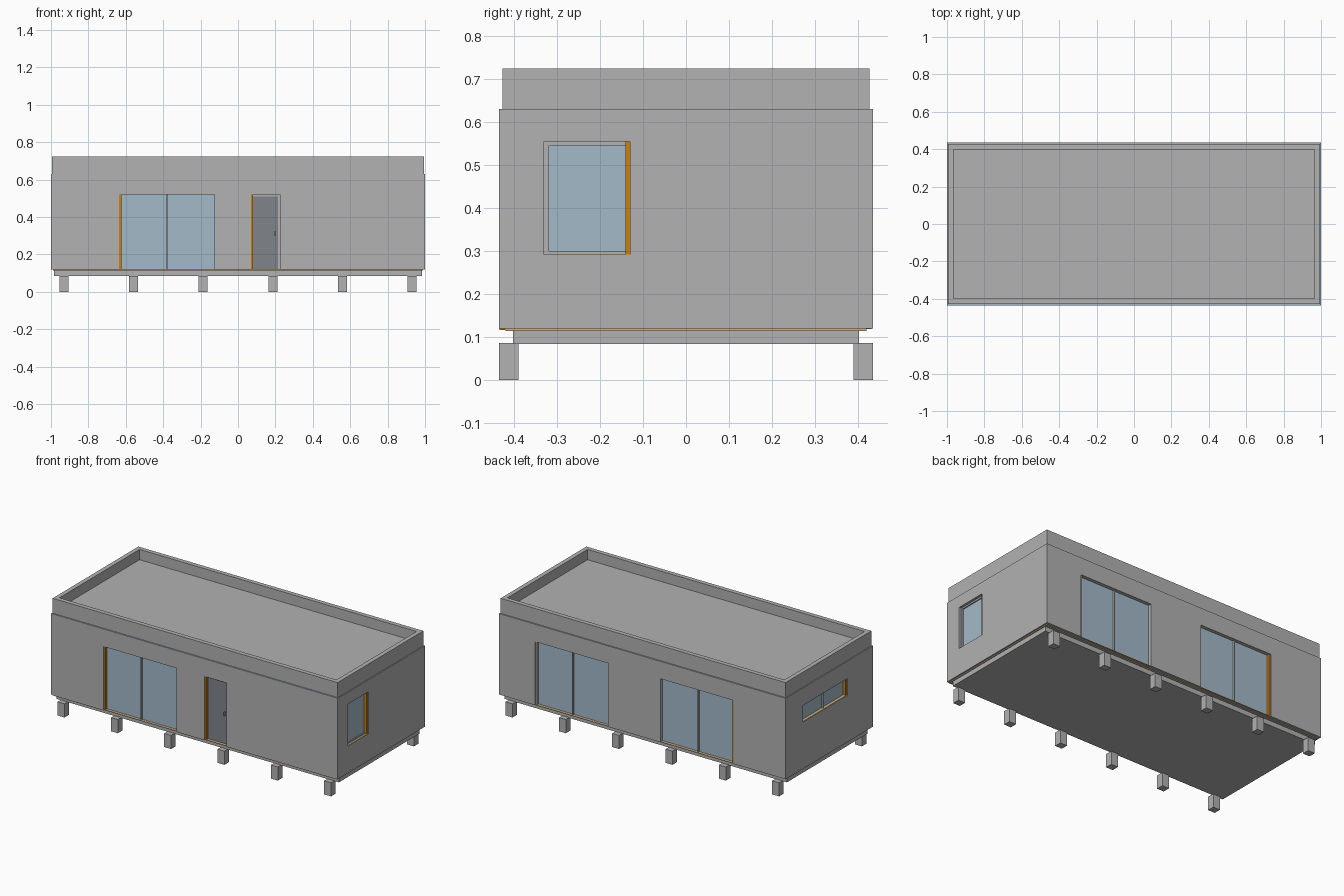
import bpy, bmesh

if "Cube" in bpy.data.objects:
    bpy.data.objects.remove(bpy.data.objects["Cube"])

X, Y = 1.0, 0.435            # half length and half depth of the wall block
Z0, Z1 = 0.12, 0.63          # wall bottom and top


def material(name, rgb):
    m = bpy.data.materials.new(name)
    m.diffuse_color = (*rgb, 1)
    m.use_nodes = True
    m.node_tree.nodes["Principled BSDF"].inputs["Base Color"].default_value = m.diffuse_color
    return m


GREY = material("concrete grey", (0.445, 0.445, 0.445))
GLASS = material("pale blue glass", (0.366, 0.49, 0.584))
ORANGE = material("orange wood", (0.604, 0.216, 0.004))
TAN = material("tan sill", (0.60, 0.43, 0.24))
DOOR = material("dark door grey", (0.216, 0.23, 0.255))


def boxes(name, spans, mats):
    """One object from axis-aligned boxes given as (x0, x1, y0, y1, z0, z1)."""
    bm = bmesh.new()
    for x0, x1, y0, y1, z0, z1 in spans:
        geo = bmesh.ops.create_cube(bm, size=1)
        for v in geo["verts"]:
            v.co.x = (x0 + x1) / 2 + v.co.x * (x1 - x0)
            v.co.y = (y0 + y1) / 2 + v.co.y * (y1 - y0)
            v.co.z = (z0 + z1) / 2 + v.co.z * (z1 - z0)
    me = bpy.data.meshes.new(name)
    bm.to_mesh(me)
    bm.free()
    for m in mats:
        me.materials.append(m)
    ob = bpy.data.objects.new(name, me)
    bpy.context.collection.objects.link(ob)
    return ob


def on_wall(side, u0, u1, d0, d1, z0, z1):
    """Span on a wall: u runs along the wall, d is the depth inward."""
    if side == "front":
        return (u0, u1, -Y + d0, -Y + d1, z0, z1)
    if side == "back":
        return (u0, u1, Y - d1, Y - d0, z0, z1)
    if side == "right":
        return (X - d1, X - d0, u0, u1, z0, z1)
    return (-X + d0, -X + d1, u0, u1, z0, z1)


# Openings: name, side, u range, z range, has full frame, jamb end, jamb colour
openings = [
    ("front_glass_door", "front", -0.635, -0.125, 0.12, 0.52, False, 0, ORANGE),
    ("entry_door", "front", 0.07, 0.225, 0.12, 0.52, True, 0, ORANGE),
    ("back_glass_door_a", "back", 0.24, 0.75, 0.12, 0.52, False, 1, GREY),
    ("back_glass_door_b", "back", -0.635, -0.125, 0.12, 0.52, False, 0, ORANGE),
    ("right_window", "right", -0.33, -0.13, 0.29, 0.555, True, 1, ORANGE),
    ("left_window", "left", -0.18, 0.27, 0.415, 0.52, False, 0, ORANGE),
]

# Wall block with recessed openings
walls = boxes("walls", [(-X, X, -Y, Y, Z0, Z1)], [GREY])
cuts = []
for _, side, u0, u1, z0, z1, *_rest in openings:
    low = z0 - 0.02 if z0 < 0.13 else z0
    cuts.append(on_wall(side, u0, u1, -0.05, 0.035, low, z1))
cutter = boxes("opening_cutter", cuts, [GREY])
cutter.hide_render = True
mod = walls.modifiers.new("openings", "BOOLEAN")
mod.object = cutter
mod.operation = "DIFFERENCE"
mod.solver = "EXACT"
bpy.context.view_layer.objects.active = walls
bpy.ops.object.modifier_apply(modifier=mod.name)
bpy.data.objects.remove(cutter)

# Glazing, door leaf, jambs, frames and sills
F = 0.011
for name, side, u0, u1, z0, z1, framed, end, jamb_mat in openings:
    is_door = name == "entry_door"
    boxes(name + "_panel", [on_wall(side, u0, u1, 0.022, 0.04, z0, z1)],
          [DOOR if is_door else GLASS])
    ju = (u0, u0 + F) if end == 0 else (u1 - F, u1)
    boxes(name + "_jamb", [on_wall(side, *ju, 0.006, 0.036, z0, z1)], [jamb_mat])
    boxes(name + "_sill", [on_wall(side, u0, u1, 0.003, 0.03, z0 - 0.001, z0 + 0.002)],
          [TAN])
    if framed:
        a, b = (u0 + F, u1) if end == 0 else (u0, u1 - F)
        other = (u1 - F, u1) if end == 0 else (u0, u0 + F)
        parts = [on_wall(side, a, b, 0.015, 0.036, z1 - 0.01, z1),
                 on_wall(side, *other, 0.014, 0.036, z0, z1)]
        if not is_door:
            parts.append(on_wall(side, a, b, 0.015, 0.036, z0, z0 + 0.01))
        boxes(name + "_frame", parts, [GREY])
    else:
        c = (u0 + u1) / 2
        boxes(name + "_mullion", [on_wall(side, c - 0.003, c + 0.003, 0.012, 0.03, z0, z1)],
              [GREY])

# Door handle
boxes("door_handle", [on_wall("front", 0.196, 0.201, 0.008, 0.024, 0.30, 0.325)], [GREY])

# Parapet ring: outer box with its top inset and sunk to the roof level
parapet = boxes("parapet_and_roof", [(-0.994, 0.994, -0.427, 0.427, Z1 - 0.01, 0.725)], [GREY])
bm = bmesh.new()
bm.from_mesh(parapet.data)
top = max(bm.faces, key=lambda f: f.calc_center_median().z)
bmesh.ops.inset_region(bm, faces=[top], thickness=0.028, use_even_offset=True)
sunk = bmesh.ops.extrude_face_region(bm, geom=[top])
bmesh.ops.translate(bm, verts=[g for g in sunk["geom"] if isinstance(g, bmesh.types.BMVert)],
                    vec=(0, 0, -0.065))
if top.is_valid:
    bmesh.ops.delete(bm, geom=[top], context="FACES_ONLY")
bmesh.ops.recalc_face_normals(bm, faces=bm.faces)
bm.to_mesh(parapet.data)
bm.free()

# Blue membrane on the front and right wall ledges
boxes("ledge_membrane", [(-0.998, 0.998, -0.434, -0.427, Z1, Z1 + 0.001),
                         (0.994, 0.999, -0.427, 0.427, Z1, Z1 + 0.001)], [GLASS])

# Wooden deck layer: wood on its edges, grey underneath
deck = boxes("deck_layer", [(-0.99, 0.99, -0.42, 0.42, 0.114, 0.1205)], [TAN, GREY])
for p in deck.data.polygons:
    p.material_index = 1 if p.normal.z < -0.5 else 0

# Thin wood line under the front wall, between the openings
runs = [(-0.99, -0.635), (-0.125, 0.07), (0.225, 0.99)]
boxes("front_base_trim", [(a, b, -0.434, -0.42, 0.117, 0.12) for a, b in runs], [ORANGE])

# Floor slab
boxes("floor_slab", [(-0.985, 0.985, -0.402, 0.402, 0.084, 0.114)], [GREY])

# Foundation posts along both long sides
posts = []
for i in range(6):
    px = -0.93 + i * 0.372
    for s in (-1, 1):
        ya, yb = sorted((s * 0.39, s * 0.435))
        posts.append((px - 0.024, px + 0.024, ya, yb, 0.0, 0.086))
boxes("foundation_posts", posts, [GREY])
